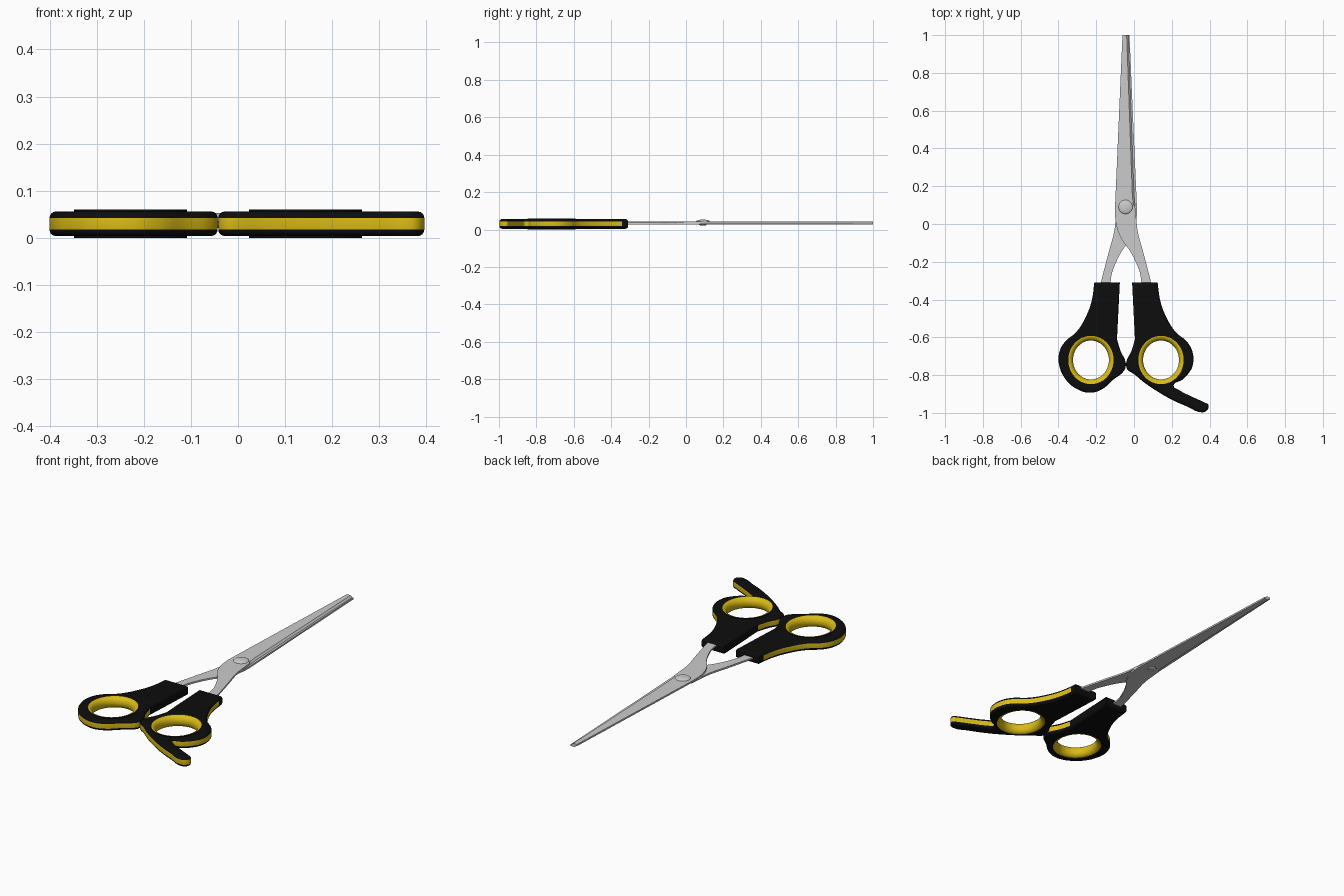
import bpy, bmesh, math

if "Cube" in bpy.data.objects:
    bpy.data.objects.remove(bpy.data.objects["Cube"])

AXIS = -0.0425      # x of the symmetry line between both halves
MID = 0.03          # mid height of the handles
BLADE_Z = 0.035     # plane where the two blades touch


def material(name, color):
    m = bpy.data.materials.new(name)
    m.diffuse_color = (*color, 1)
    m.use_nodes = True
    m.node_tree.nodes["Principled BSDF"].inputs["Base Color"].default_value = m.diffuse_color
    return m


BLACK = material("black plastic", (0.004, 0.004, 0.004))
YELLOW = material("yellow rubber", (0.70, 0.50, 0.008))
STEEL = material("brushed steel", (0.60, 0.60, 0.60))


def finish(name, bm, mats, angle=35):
    me = bpy.data.meshes.new(name)
    bmesh.ops.recalc_face_normals(bm, faces=bm.faces[:])
    bm.to_mesh(me)
    bm.free()
    for m in mats:
        me.materials.append(m)
    me.shade_smooth()
    me.set_sharp_from_angle(angle=math.radians(angle))
    ob = bpy.data.objects.new(name, me)
    bpy.context.collection.objects.link(ob)
    return ob


def plate(outlines, half, bevel=0.0):
    """Filled, extruded bezier outlines as a bmesh; points with a third value are corners."""
    cu = bpy.data.curves.new("outline", 'CURVE')
    cu.dimensions, cu.fill_mode = '2D', 'BOTH'
    cu.extrude, cu.bevel_depth, cu.offset = half, bevel, -bevel
    cu.bevel_resolution, cu.resolution_u = 3, 6
    for pts in outlines:
        sp = cu.splines.new('BEZIER')
        sp.bezier_points.add(len(pts) - 1)
        sp.use_cyclic_u = True
        for bp, p in zip(sp.bezier_points, pts):
            bp.co = (p[0], p[1], 0)
            bp.handle_left_type = bp.handle_right_type = 'VECTOR' if len(p) > 2 else 'AUTO'
    ob = bpy.data.objects.new("outline", cu)
    bpy.context.collection.objects.link(ob)
    bpy.context.view_layer.update()
    me = bpy.data.meshes.new_from_object(ob.evaluated_get(bpy.context.evaluated_depsgraph_get()))
    bm = bmesh.new()
    bm.from_mesh(me)
    bpy.data.objects.remove(ob)
    bpy.data.curves.remove(cu)
    bpy.data.meshes.remove(me)
    bmesh.ops.remove_doubles(bm, verts=bm.verts[:], dist=1e-5)
    bmesh.ops.recalc_face_normals(bm, faces=bm.faces[:])
    for f in bm.faces:
        f.material_index = 0
    return bm


V = 1
RING_U, RING_Y = 0.1855, -0.72
inner = [(.0325, -.31, V), (.0475, -.61, V), (.0275, -.675), (.005, -.72), (.001, -.75)]
outer = [(.353, -.75), (.353, -.68), (.326, -.627), (.2615, -.57), (.2145, -.495),
         (.1825, -.41), (.1675, -.31, V)]
plain_end = [(.009, -.775), (.068, -.825), (.1275, -.875), (.1875, -.893),
             (.2575, -.875), (.3175, -.825)]
finger_rest = [(.008, -.772), (.04, -.793), (.0975, -.84), (.1675, -.887), (.2425, -.93),
               (.3225, -.966), (.405, -.997), (.430, -.985), (.436, -.957), (.4155, -.945),
               (.3465, -.913), (.2825, -.88), (.2525, -.855), (.2975, -.825), (.335, -.785)]
hole = [(RING_U + .105 * math.cos(k * math.pi / 6), RING_Y + .112 * math.sin(k * math.pi / 6))
        for k in range(12)]


def handle(name, side, end):
    bm = plate([inner + end + outer, hole], 0.0125, 0.0135)
    # yellow band on the side walls, except the front end and the straight inner wall
    for f in bm.faces:
        c = f.calc_center_median()
        if abs(f.normal.z) < 0.1 and abs(c.z) < 0.01 and c.y < -0.345:
            if not (c.x < 0.06 and c.y > -0.61):
                f.material_index = 1
    for v in bm.verts:
        v.co = (AXIS + side * v.co.x, v.co.y, v.co.z + MID)
    finish(name, bm, [BLACK, YELLOW])


def finger_ring(name, side):
    bm = bmesh.new()
    n, m = 56, 12
    rows = []
    for i in range(n):
        a = 2 * math.pi * i / n
        row = []
        for j in range(m + 1):
            t = -math.pi / 2 + math.pi * j / m
            d = 0.025 * math.cos(t)
            row.append(bm.verts.new((AXIS + side * RING_U + (.12 - d) * math.cos(a),
                                     RING_Y + (.128 - d) * math.sin(a),
                                     MID + .03 * math.sin(t))))
        rows.append(row)
    for i in range(n):
        p, q = rows[i], rows[(i + 1) % n]
        for j in range(m):
            bm.faces.new((p[j], q[j], q[j + 1], p[j + 1])).material_index = 1
        bm.faces.new((p[m], q[m], q[0], p[0]))      # outer wall in black
    finish(name, bm, [BLACK, YELLOW])


blade_outline = [(-.0185, 1, V), (-.0575, .1, V), (-.0575, .045), (-.0475, -.02), (-.0235, -.08),
                 (.0225, -.145), (.0555, -.21), (.0765, -.27), (.0825, -.36, V), (.14, -.36, V),
                 (.1325, -.31), (.1125, -.23), (.0875, -.135), (.0625, -.04), (.0525, .05),
                 (.0425, .155, V), (.0125, 1, V)]


def blade(name, side):
    bm = plate([blade_outline], 0.0045)
    for v in bm.verts:
        x, y, z = v.co
        if z > 0 and y > 0.1 and x > 0.005:         # ground cutting edge
            x -= 0.009
        v.co = (AXIS + side * x, y, BLADE_Z + side * (z + 0.0045))
    finish(name, bm, [STEEL], 25)


def screw_dome(name, r, h, z):
    bm = bmesh.new()
    bmesh.ops.create_uvsphere(bm, u_segments=32, v_segments=16, radius=1)
    for v in bm.verts:
        v.co = (AXIS - .002 + r * v.co.x, .09 + r * v.co.y, z + h * v.co.z)
    finish(name, bm, [STEEL])


# two handles, one with the finger rest
handle("left_handle", -1, plain_end)
handle("right_handle", 1, finger_rest)

# blades, finger rings
for label, side in (("left", -1), ("right", 1)):
    finger_ring(label + "_finger_ring", side)
    blade(label + "_blade", side)

# pivot screw
screw_dome("screw_head", .037, .009, .044)
screw_dome("screw_back", .021, .006, .0265)
